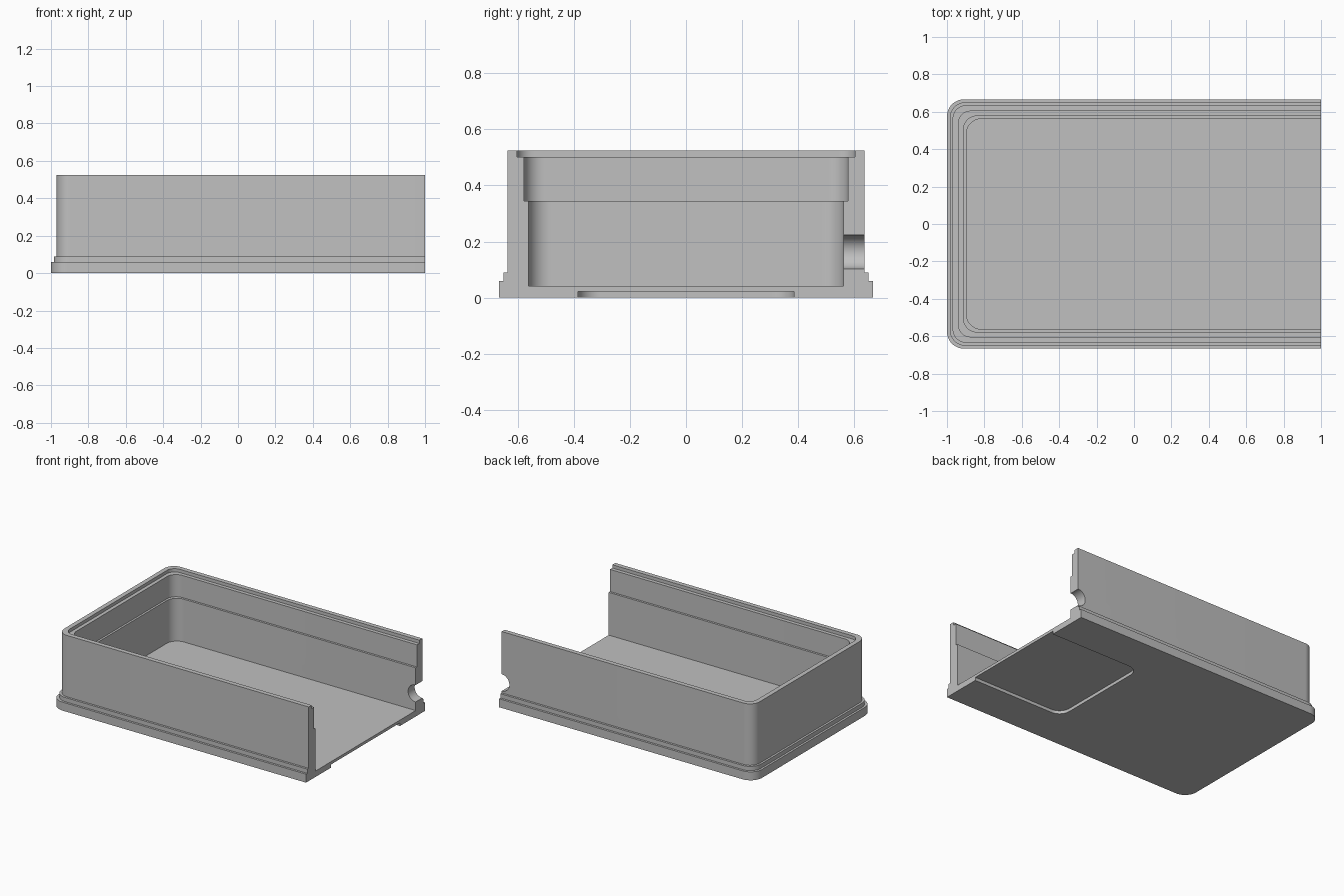
import bpy, bmesh
from math import cos, sin, pi, radians

if "Cube" in bpy.data.objects:
    bpy.data.objects.remove(bpy.data.objects["Cube"], do_unlink=True)

grey = bpy.data.materials.new("plain grey")
grey.use_nodes = True
colour = (0.53, 0.53, 0.53, 1)
grey.diffuse_color = colour
grey.node_tree.nodes["Principled BSDF"].inputs["Base Color"].default_value = colour


def u_ring(x0, x1, half, r, steps=12):
    """Outline with two rounded corners at x0 and a square end at x1."""
    pts = [(x1, half)]
    for side, start in ((1, pi / 2), (-1, pi)):
        for i in range(steps + 1):
            a = start + pi / 2 * i / steps
            pts.append((x0 + r + r * cos(a), side * (half - r) + r * sin(a)))
    pts.append((x1, -half))
    return pts


def stack(name, x1, levels):
    """Closed solid lofted through levels of (x0, half width, corner radius, z)."""
    bm = bmesh.new()
    rings = [[bm.verts.new((x, y, z)) for x, y in u_ring(x0, x1, half, r)]
             for x0, half, r, z in levels]
    for low, high in zip(rings, rings[1:]):
        for i in range(len(low)):
            j = (i + 1) % len(low)
            bm.faces.new((low[i], low[j], high[j], high[i]))
    bm.faces.new(rings[0][::-1])
    bm.faces.new(rings[-1])
    bmesh.ops.recalc_face_normals(bm, faces=bm.faces)
    mesh = bpy.data.meshes.new(name)
    bm.to_mesh(mesh)
    bm.free()
    obj = bpy.data.objects.new(name, mesh)
    bpy.context.collection.objects.link(obj)
    return obj


def cut(target, cutter):
    """Subtract the cutter and throw it away."""
    mod = target.modifiers.new("cut", "BOOLEAN")
    mod.operation = "DIFFERENCE"
    mod.solver = "EXACT"
    mod.object = cutter
    cutter.hide_render = True
    bpy.context.view_layer.objects.active = target
    bpy.ops.object.modifier_apply(modifier=mod.name)
    bpy.data.objects.remove(cutter, do_unlink=True)


# Outer tray: one prism per step of the foot flange, then the wall
outer = []
for inset, r, z0, z1 in ((0, 0.09, 0, 0.06), (0.015, 0.085, 0.06, 0.09),
                         (0.03, 0.075, 0.09, 0.525)):
    outer += [(inset - 1, 0.666 - inset, r, z) for z in (z0, z1)]
tray = stack("open_ended_tray", 1, outer)
tray.data.materials.append(grey)

# Stepped cavity: floor pocket, upper ledge, rim rebate
inner = []
for inset, r, z0, z1 in ((0.104, 0.08, 0.042, 0.345), (0.089, 0.07, 0.345, 0.502),
                         (0.063, 0.06, 0.502, 0.6)):
    inner += [(inset - 1, 0.666 - inset, r, z) for z in (z0, z1)]
cut(tray, stack("cavity_cutter", 1.2, inner))

# Shallow recess under the base
cut(tray, stack("recess_cutter", 1.2, [(0.285, 0.385, 0.08, z) for z in (-0.1, 0.022)]))

# Half-round notch through the back wall at the open end
bpy.ops.mesh.primitive_cylinder_add(vertices=48, radius=0.06, depth=0.3,
                                    location=(1, 0.62, 0.163), rotation=(pi / 2, 0, 0))
cut(tray, bpy.context.object)

# Smooth corners, sharp steps
bpy.ops.object.select_all(action="DESELECT")
tray.select_set(True)
bpy.context.view_layer.objects.active = tray
bpy.ops.object.shade_smooth_by_angle(angle=radians(30))
